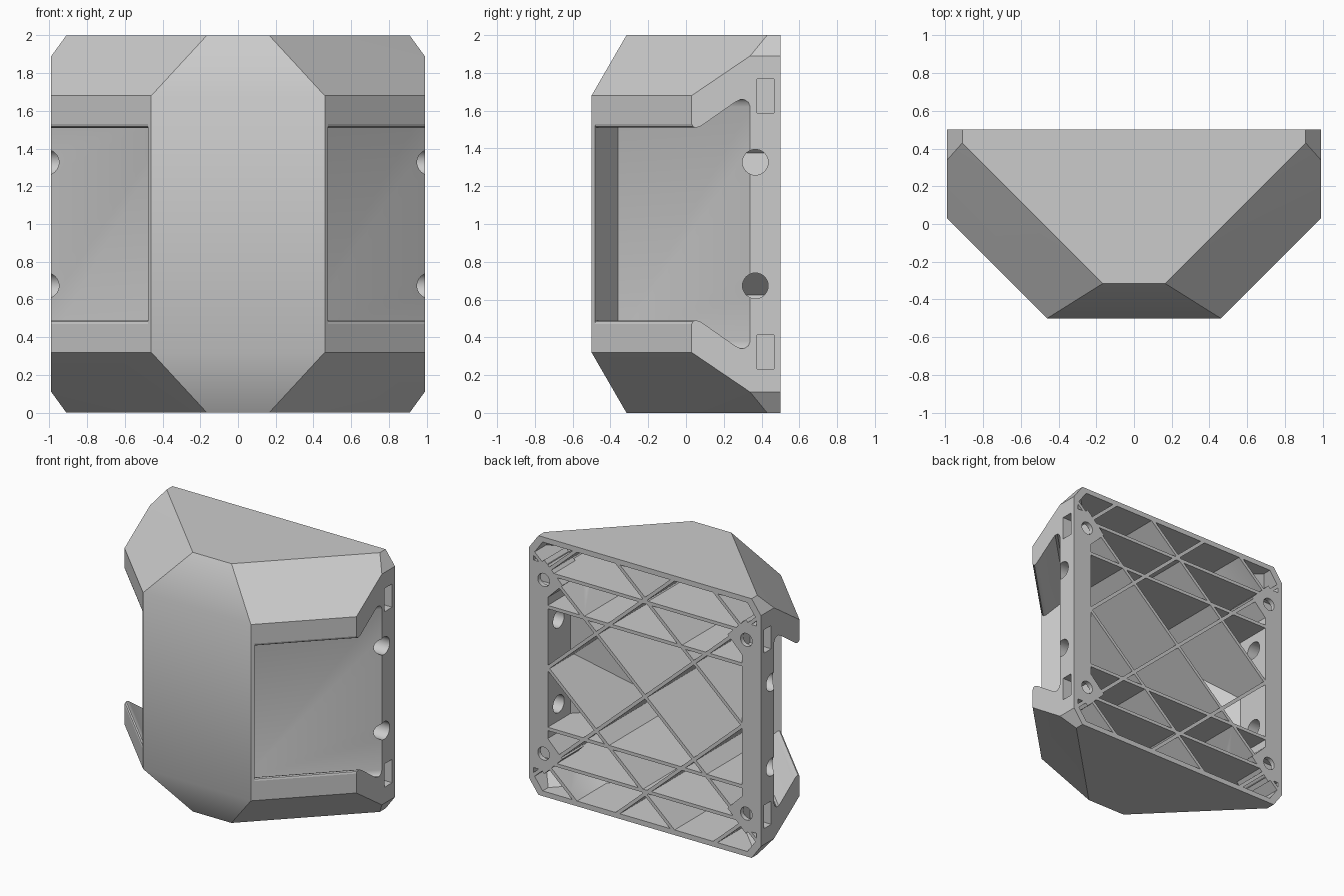
import bpy, bmesh, math
from mathutils import Matrix

if "Cube" in bpy.data.objects:
    bpy.data.objects.remove(bpy.data.objects["Cube"])

grey = bpy.data.materials.new("plain grey")
grey.use_nodes = True
grey.diffuse_color = (0.6, 0.6, 0.6, 1)
grey.node_tree.nodes["Principled BSDF"].inputs["Base Color"].default_value = (0.6, 0.6, 0.6, 1)

SIGNS = [(sx, sz) for sx in (1, -1) for sz in (1, -1)]


def finish(name, bm):
    bmesh.ops.recalc_face_normals(bm, faces=bm.faces)
    mesh = bpy.data.meshes.new(name)
    bm.to_mesh(mesh)
    bm.free()
    mesh.materials.append(grey)
    obj = bpy.data.objects.new(name, mesh)
    bpy.context.collection.objects.link(obj)
    return obj


def carve(target, cutter):
    """Subtract the cutter from the target, then discard it."""
    cutter.hide_render = True
    mod = target.modifiers.new("cut", "BOOLEAN")
    mod.operation = "DIFFERENCE"
    mod.solver = "EXACT"
    mod.use_self = True
    mod.object = cutter
    bpy.context.view_layer.objects.active = target
    bpy.ops.object.modifier_apply(modifier=mod.name)
    bpy.data.objects.remove(cutter)


def add_box(bm, centre, size, angle=0):
    bmesh.ops.create_cube(bm, size=1, matrix=Matrix.Translation(centre)
                          @ Matrix.Rotation(angle, 4, "Y") @ Matrix.Diagonal((*size, 1)))


def add_rod(bm, centre, radius, length, axis):
    bmesh.ops.create_cone(bm, cap_ends=True, segments=32, radius1=radius, radius2=radius,
                          depth=length, matrix=Matrix.Translation(centre)
                          @ Matrix.Rotation(math.pi / 2, 4, axis))


# Faceted outer form, also used smaller for the hollow
CORNERS = [(.91, .5, 1), (.91, .43, 1), (.165, -.315, 1), (.46, -.5, .68),
           (.99, .03, .68), (.99, .34, .89), (.99, .5, .89)]


def faceted_hull(scale=1, back=.5):
    bm = bmesh.new()
    for x, y, z in CORNERS:
        y = back if y == .5 else .5 + (y - .5) * scale
        for sx, sz in SIGNS:
            bm.verts.new((sx * x * scale, y, 1 + sz * z * scale))
    out = bmesh.ops.convex_hull(bm, input=bm.verts)
    spare = {g for g in out["geom_interior"] + out["geom_unused"] if isinstance(g, bmesh.types.BMVert)}
    bmesh.ops.delete(bm, geom=list(spare), context="VERTS")
    bmesh.ops.dissolve_limit(bm, angle_limit=.01, verts=bm.verts, edges=bm.edges)
    return bm


# Undercut side pocket, swept along the diagonal face:
# upper half of its section as (distance x - y, height above the middle)
POCKET = [(1.3, .53), (.96, .53), (.954, .516), (.94, .51), (.92, .514), (.9, .526),
          (.73, .645), (.705, .658), (.68, .658), (.66, .645), (.65, .62)]


def side_pocket(side, grow=0):
    bm = bmesh.new()
    upper = [(c - grow, z + grow) for c, z in POCKET]
    loop = upper + [(c, -z) for c, z in reversed(upper)]
    ends = []
    for far in (False, True):
        verts = []
        for c, z in loop:
            along = 2.4 if far else (c - .955) * .213 - .005 - 1.5 * grow
            verts.append(bm.verts.new((side * (along + c) / 2, (along - c) / 2, 1 + z)))
        bm.faces.new(verts)
        ends.append(verts)
    near, far = ends
    for i in range(len(loop)):
        j = (i + 1) % len(loop)
        bm.faces.new((near[i], near[j], far[j], far[i]))
    return finish("pocket_cutter", bm)


# Hollow open at the back, leaving side flanges and screw pads solid
hollow = finish("hollow_cutter", faceted_hull(.96, .6))
for side in (1, -1):
    carve(hollow, side_pocket(side, .04))
bm = bmesh.new()
for side in (1, -1):
    add_box(bm, (side * 1.03, .3, 1), (.4, 1.2, 1.6))
carve(hollow, finish("flanges", bm))
bm = bmesh.new()
for sx, sz in SIGNS:
    add_box(bm, (sx * .86, .45, 1 + sz * .67), (.22, .42, .22), math.pi / 4)
carve(hollow, finish("screw_pads", bm))

# Lattice of deep ribs left standing in the hollow
bm = bmesh.new()
for k in range(-2, 3):
    for slope in (.9, -.9):
        add_box(bm, (0, 0, 1 + .75 * k), (4, 1.5, .026), -math.atan(slope))
for height in (-.73, -.47, .47, .73):
    add_box(bm, (0, 0, 1 + height), (4, 1.5, .026))
carve(hollow, finish("ribs", bm))

# Main shell
shell = finish("housing_shell", faceted_hull())
for side in (1, -1):
    carve(shell, side_pocket(side))
carve(shell, hollow)

# Round cross holes, nut slots and screw holes in the side flanges
bm_holes, bm_slots = bmesh.new(), bmesh.new()
for sx, sz in SIGNS:
    add_rod(bm_holes, (sx * .93, .367, 1 + sz * .327), .068, .25, "Y")
    add_rod(bm_holes, (sx * .865, .43, 1 + sz * .67), .05, .3, "X")
    add_box(bm_slots, (sx * .93, .42, 1 + sz * .677), (.24, .09, .18))
carve(shell, finish("hole_cutter", bm_holes))
carve(shell, finish("slot_cutter", bm_slots))

# Smooth only the round holes and fillets
bpy.ops.object.select_all(action="DESELECT")
shell.select_set(True)
bpy.context.view_layer.objects.active = shell
bpy.ops.object.shade_smooth_by_angle(angle=math.radians(32))
